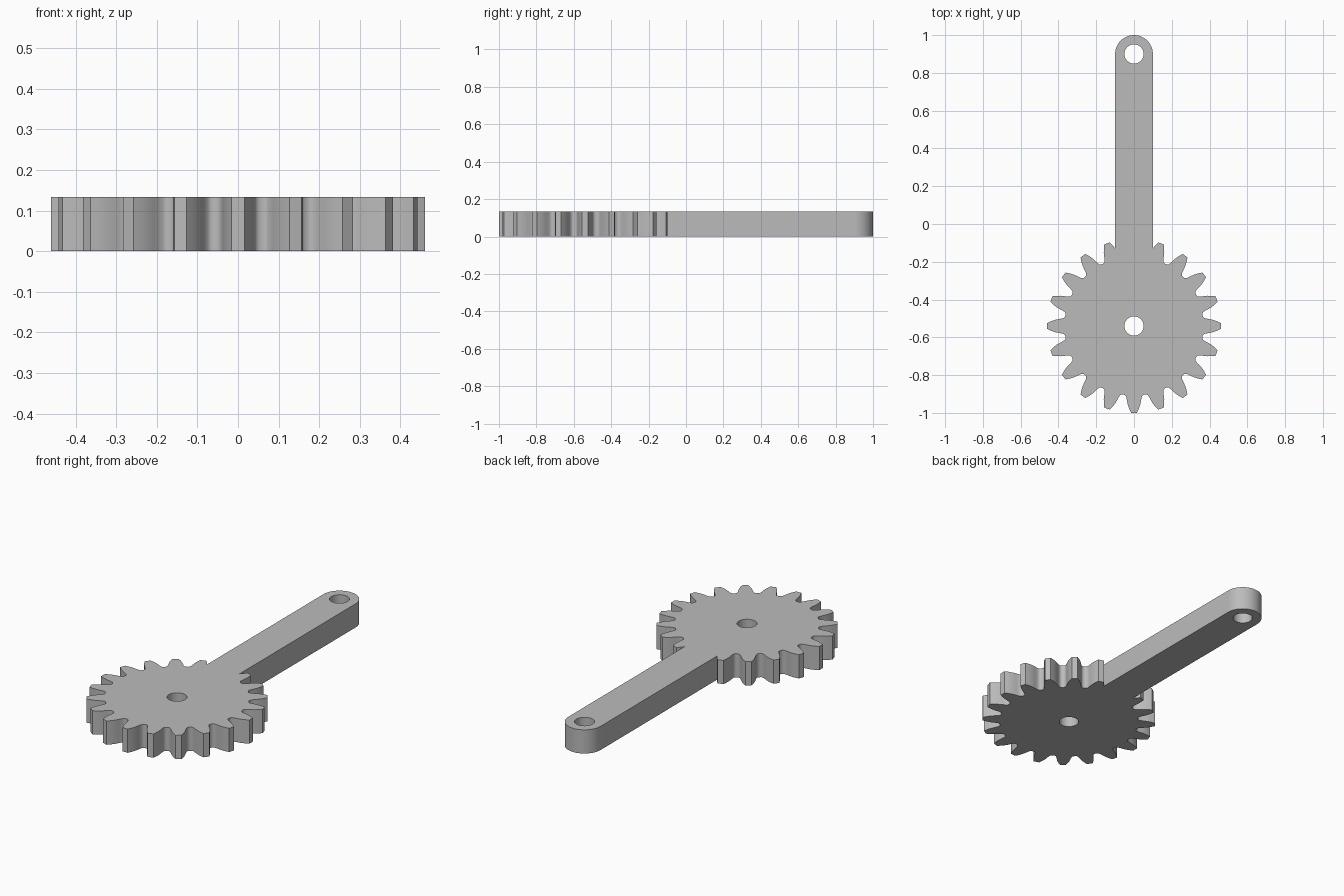
import bpy
import bmesh
from math import pi, sin, cos, tau, radians

cube = bpy.data.objects.get("Cube")
if cube:
    bpy.data.objects.remove(cube)

THICK = 0.133
GEAR_Y, ARM_Y = -0.54, 0.9      # centres of the gear and of the arm's round end
ARM_R, HOLE_R = 0.1, 0.051
TEETH = 20

# Half a tooth: distance along its axis, half width
FLANK = [(0.364, 0.054), (0.366, 0.048), (0.373, 0.042), (0.39, 0.038),
         (0.405, 0.0355), (0.42, 0.032), (0.44, 0.025), (0.46, 0.0155)]


def arc(cy, r, start, end, steps):
    angles = [start + (end - start) * i / steps for i in range(steps + 1)]
    return [(r * cos(a), cy + r * sin(a)) for a in angles]


def gear_teeth():
    """Teeth counter-clockwise from the arm's left edge round to its right edge."""
    points = []
    tooth = [(d, -w) for d, w in FLANK] + [(d, w) for d, w in reversed(FLANK)]
    for k in range(1, TEETH):
        a = pi / 2 + tau * k / TEETH
        for d, w in tooth:
            x, y = d * cos(a) - w * sin(a), d * sin(a) + w * cos(a)
            if abs(x) > ARM_R or y < 0:      # drop what the arm covers
                points.append((x, GEAR_Y + y))
    return points


def add_loop(bm, points):
    verts = [bm.verts.new((x, y, 0)) for x, y in points]
    return [bm.edges.new((v, verts[i - 1])) for i, v in enumerate(verts)]


# Outline: teeth, notch, arm and rounded end, then the two holes
notch_y = GEAR_Y + 0.41
outline = [(-ARM_R, notch_y)] + gear_teeth() + [(ARM_R, notch_y)]
outline += arc(ARM_Y, ARM_R, 0, pi, 32)

bm = bmesh.new()
edges = add_loop(bm, outline)
for cy in (GEAR_Y, ARM_Y):
    edges += add_loop(bm, arc(cy, HOLE_R, 0, tau, 40)[:-1])

# Fill the profile and raise it to full thickness
bmesh.ops.triangle_fill(bm, edges=edges, use_beauty=True, normal=(0, 0, 1))
raised = bmesh.ops.extrude_face_region(bm, geom=bm.faces[:], use_keep_orig=True)
top = [g for g in raised["geom"] if isinstance(g, bmesh.types.BMVert)]
bmesh.ops.translate(bm, verts=top, vec=(0, 0, THICK))
bmesh.ops.recalc_face_normals(bm, faces=bm.faces[:])

mesh = bpy.data.meshes.new("gear_arm")
bm.to_mesh(mesh)
bm.free()
gear_arm = bpy.data.objects.new("gear_arm", mesh)
bpy.context.collection.objects.link(gear_arm)

# Plain grey material
grey = bpy.data.materials.new("plain_grey")
grey.use_nodes = True
grey.diffuse_color = (0.5, 0.5, 0.5, 1)
grey.node_tree.nodes["Principled BSDF"].inputs["Base Color"].default_value = (0.5, 0.5, 0.5, 1)
mesh.materials.append(grey)

# Smooth round walls, sharp rims and tooth tips
bpy.ops.object.select_all(action="DESELECT")
gear_arm.select_set(True)
bpy.context.view_layer.objects.active = gear_arm
bpy.ops.object.shade_smooth_by_angle(angle=radians(35))
